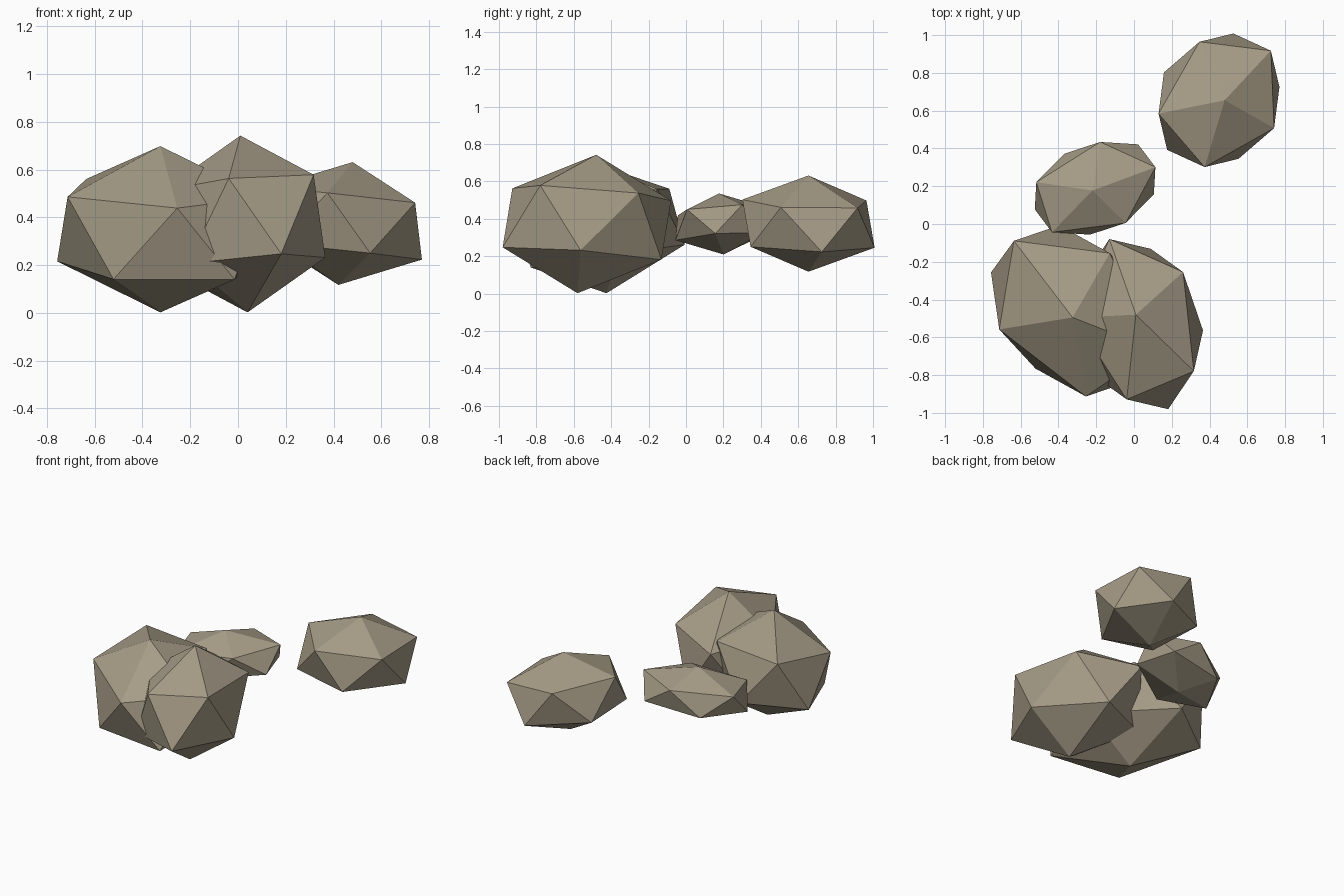
import bpy
from mathutils import Matrix, Vector

old_cube = bpy.data.objects.get("Cube")
if old_cube:
    bpy.data.objects.remove(old_cube, do_unlink=True)

# One plain stone colour
STONE = (0.38, 0.33, 0.24, 1.0)
stone = bpy.data.materials.new("warm grey stone")
stone.use_nodes = True
stone.diffuse_color = STONE
shader = stone.node_tree.nodes["Principled BSDF"]
shader.inputs["Base Color"].default_value = STONE
shader.inputs["Roughness"].default_value = 0.9


def add_boulder(name, centre, x_axis, y_axis, z_axis):
    """Faceted boulder: a 20-sided ball stretched along three skewed half-axes."""
    bpy.ops.mesh.primitive_ico_sphere_add(subdivisions=1, radius=1)
    boulder = bpy.context.object
    boulder.name = boulder.data.name = name
    skew = Matrix((x_axis, y_axis, z_axis)).transposed()
    boulder.data.transform(skew.to_4x4())
    boulder.location = Vector(centre)
    boulder.data.materials.append(stone)
    bpy.ops.object.shade_flat()
    return boulder


# Two large boulders leaning into each other at the front
add_boulder("front_right_boulder", (-0.325, -0.46, 0.35),
            (0.483, -0.21, -0.024), (0.074, 0.446, 0.071), (0, -0.035, 0.348))
add_boulder("front_left_boulder", (0.025, -0.53, 0.372),
            (0.27, 0.283, 0), (-0.263, 0.411, -0.048), (-0.015, 0.05, 0.37))

# Small flat boulder behind them
add_boulder("middle_boulder", (-0.206, 0.189, 0.372),
            (0.364, 0.131, 0.034), (-0.079, 0.252, 0.005), (-0.014, -0.012, 0.163))

# Separate boulder at the back
add_boulder("back_boulder", (0.45, 0.655, 0.374),
            (0.311, -0.165, -0.031), (0.206, 0.362, -0.026), (0.03, 0, 0.257))
